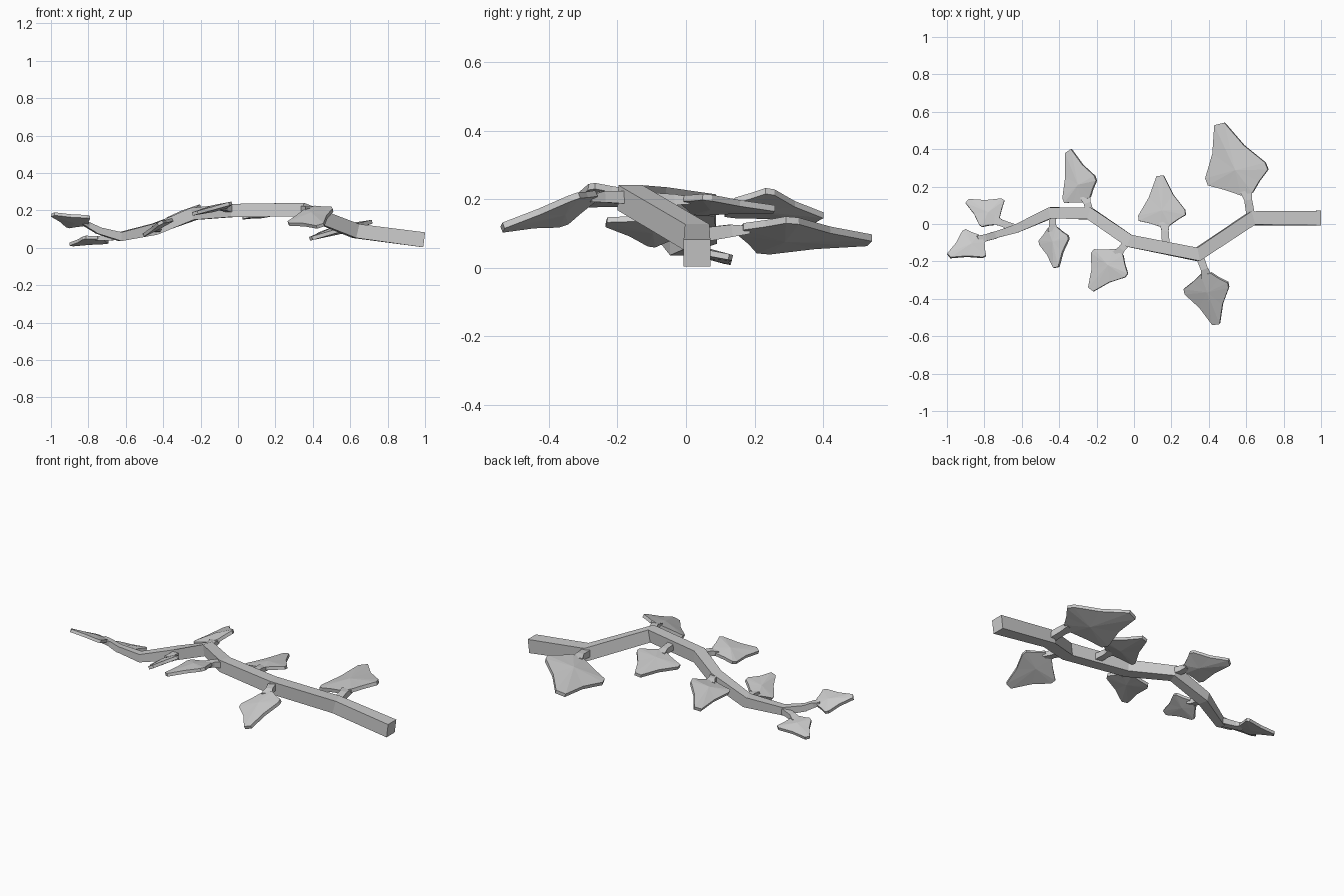
import bpy, bmesh
from mathutils import Vector as V

if "Cube" in bpy.data.objects:
    bpy.data.objects.remove(bpy.data.objects["Cube"])

Z = V((0, 0, 1))


def finish(bm, name):
    bmesh.ops.recalc_face_normals(bm, faces=bm.faces)
    me = bpy.data.meshes.new(name)
    bm.to_mesh(me)
    bm.free()
    ob = bpy.data.objects.new(name, me)
    bpy.context.collection.objects.link(ob)
    return ob


def tube(bm, pts, sizes):
    """Square section swept along pts; sizes = (width, height) per point."""
    rings = []
    for i, p in enumerate(pts):
        a = (p - pts[i - 1]).normalized() if i else V()
        b = (pts[i + 1] - p).normalized() if i < len(pts) - 1 else V()
        t = (a + b).normalized()
        side = t.cross(Z).normalized()
        up = side.cross(t)
        w, h = sizes[i]
        rings.append([bm.verts.new(p + side * sx * w / 2 + up * sz * h / 2)
                      for sx, sz in ((-1, -1), (1, -1), (1, 1), (-1, 1))])
    for r, s in zip(rings, rings[1:]):
        for k in range(4):
            bm.faces.new((r[k], r[(k + 1) % 4], s[(k + 1) % 4], s[k]))
    bm.faces.new(rings[0])
    bm.faces.new(rings[-1])


# Branch: crooked square stick, tapering to the left
path = [(0.995, 0.032, 0.043, 0.078), (0.63, 0.03, 0.09, 0.074),
        (0.34, -0.163, 0.204, 0.072), (-0.025, -0.09, 0.2, 0.068),
        (-0.235, 0.055, 0.182, 0.064), (-0.445, 0.06, 0.1, 0.06),
        (-0.63, -0.025, 0.06, 0.046), (-0.755, -0.062, 0.095, 0.034)]
bm = bmesh.new()
tube(bm, [V(p[:3]) for p in path], [(p[3], p[3] * 1.03) for p in path])
finish(bm, "branch")


def leaf(name, attach, base, left, right, tip):
    """Kite-shaped leaf with blunt corners, ridged both sides, on a short stem."""
    A, B, L, R, T = map(V, (attach, base, left, right, tip))
    size = (T - B).length
    axis = (T - B).normalized()
    n = axis.cross(L - R).normalized()
    if n.z < 0:
        n = -n
    across = (L - R).normalized()
    C = B * 0.3 + T * 0.2 + (L + R) * 0.25
    q = 0.05 * size
    w = 0.022 + 0.025 * size

    def pull(p, s, f=0.5, k=0.1):
        m = p.lerp(s, f)
        return m.lerp(C, k)

    L1, L2 = L - axis * q, L + axis * q
    R1, R2 = R - axis * q, R + axis * q
    T1, T2 = T + across * q * 1.4, T - across * q * 1.4
    B1, B2 = B + across * w, B - across * w
    outline = [B1, pull(B1, L1, k=0.03), L1, L2, pull(L2, T1), T1, T2,
               pull(R2, T2), R2, R1, pull(B2, R1, k=0.03), B2]
    bm = bmesh.new()
    h = n * (0.007 + 0.008 * size)
    top = [bm.verts.new(p + h) for p in outline]
    bot = [bm.verts.new(p - h) for p in outline]
    ct = bm.verts.new(C + h + n * 0.045 * size)
    cb = bm.verts.new(C - h - n * 0.03 * size)
    for i in range(len(outline)):
        j = (i + 1) % len(outline)
        bm.faces.new((top[i], top[j], ct))
        bm.faces.new((bot[j], bot[i], cb))
        bm.faces.new((top[i], bot[i], bot[j], top[j]))
    # stem
    s = 0.03 + 0.03 * size
    tube(bm, [A, A.lerp(B, 0.75), B + axis * 0.02],
         [(s * 1.1, s), (s, s * 0.85), (2 * w, s * 0.55)])
    finish(bm, name)


# Leaves: stem root, blade base, two side corners, tip
leaves = [
    ((0.625, 0.04, 0.095), (0.605, 0.16, 0.112), (0.39, 0.225, 0.05), (0.71, 0.31, 0.138), (0.458, 0.535, 0.08)),
    ((0.17, -0.11, 0.2), (0.165, -0.01, 0.198), (0.025, 0.03, 0.162), (0.275, 0.062, 0.205), (0.14, 0.257, 0.17)),
    ((-0.235, 0.06, 0.185), (-0.255, 0.13, 0.188), (-0.375, 0.125, 0.155), (-0.205, 0.245, 0.222), (-0.35, 0.39, 0.147)),
    ((0.35, -0.17, 0.205), (0.385, -0.265, 0.208), (0.27, -0.36, 0.13), (0.505, -0.325, 0.207), (0.44, -0.535, 0.117)),
    ((-0.03, -0.09, 0.205), (-0.08, -0.15, 0.215), (-0.22, -0.145, 0.187), (-0.04, -0.275, 0.237), (-0.23, -0.35, 0.185)),
    ((-0.435, 0.05, 0.1), (-0.435, -0.02, 0.105), (-0.505, -0.1, 0.068), (-0.35, -0.072, 0.15), (-0.415, -0.232, 0.133)),
    ((-0.64, -0.02, 0.06), (-0.735, 0.015, 0.052), (-0.82, -0.01, 0.055), (-0.7, 0.13, 0.03), (-0.892, 0.122, 0.018)),
    ((-0.745, -0.06, 0.092), (-0.815, -0.08, 0.13), (-0.8, -0.175, 0.165), (-0.91, -0.035, 0.115), (-0.99, -0.17, 0.178)),
]
for i, args in enumerate(leaves, 1):
    leaf(f"leaf_{i}", *args)
